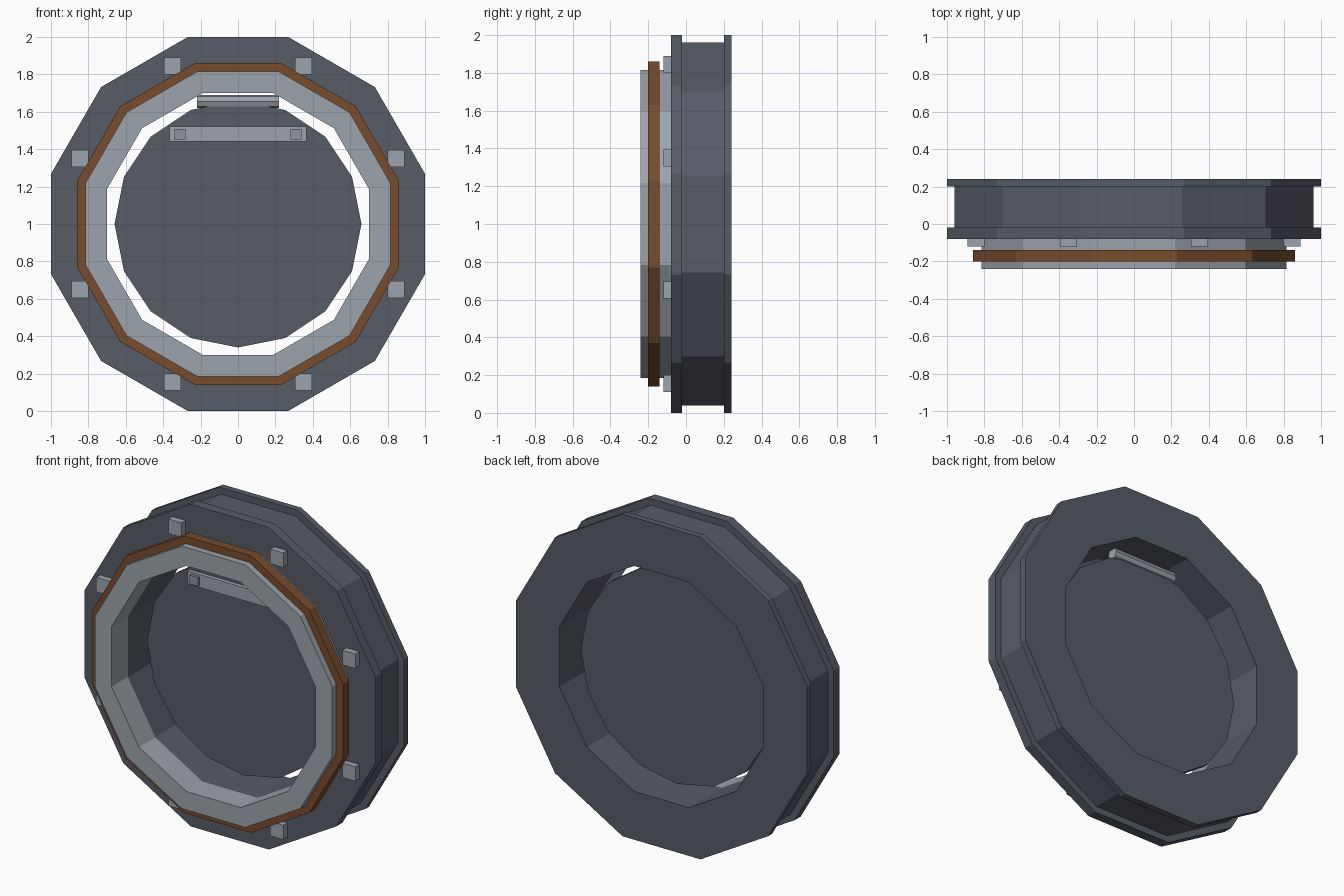
import bpy, bmesh, math
from mathutils import Matrix, Vector

if "Cube" in bpy.data.objects:
    bpy.data.objects.remove(bpy.data.objects["Cube"])

CZ = 1.0      # height of the wheel axis
N = 12        # sides of the rings


def material(name, rgb):
    m = bpy.data.materials.new(name)
    m.diffuse_color = (*rgb, 1)
    m.use_nodes = True
    m.node_tree.nodes["Principled BSDF"].inputs["Base Color"].default_value = m.diffuse_color
    return m


DARK = material("dark slate", (0.095, 0.107, 0.135))
STEEL = material("light steel", (0.335, 0.371, 0.413))
BOLT = material("mid steel", (0.27, 0.30, 0.335))
BROWN = material("rust brown", (0.185, 0.072, 0.025))


def finish(bm, name, mat):
    bmesh.ops.recalc_face_normals(bm, faces=bm.faces[:])
    me = bpy.data.meshes.new(name)
    bm.to_mesh(me)
    bm.free()
    me.materials.append(mat)
    ob = bpy.data.objects.new(name, me)
    bpy.context.collection.objects.link(ob)
    return ob


def ring(name, profile, mat):
    """Closed (apothem, y) profile swept around the y axis in N flat sides."""
    bm = bmesh.new()
    loops = []
    for i in range(N):
        a = math.tau * (i + 0.5) / N
        k = 1 / math.cos(math.pi / N)
        loops.append([bm.verts.new((r * k * math.cos(a), y, CZ + r * k * math.sin(a)))
                      for r, y in profile])
    m = len(profile)
    for i in range(N):
        p, q = loops[i], loops[(i + 1) % N]
        for j in range(m):
            bm.faces.new((p[j], p[(j + 1) % m], q[(j + 1) % m], q[j]))
    return finish(bm, name, mat)


def box(name, centre, size, mat):
    bm = bmesh.new()
    bmesh.ops.create_cube(bm, size=1, matrix=Matrix.Translation(Vector(centre))
                          @ Matrix.Diagonal((*size, 1)))
    return finish(bm, name, mat)


def cylinder(name, centre, r, depth, sides, rot, mat):
    bm = bmesh.new()
    bmesh.ops.create_cone(bm, cap_ends=True, segments=sides, radius1=r, radius2=r,
                          depth=depth, matrix=Matrix.Translation(Vector(centre)) @ rot)
    return finish(bm, name, mat)


# Main housing with front and back flanges
ring("housing", [(0.70, -0.08), (1.0, -0.08), (1.0, -0.02), (0.96, -0.02),
                 (0.96, 0.20), (1.0, 0.20), (1.0, 0.24), (0.70, 0.24)], DARK)

# Front collar and the band around it
ring("collar", [(0.70, -0.24), (0.815, -0.24), (0.815, -0.08), (0.70, -0.08)], STEEL)
ring("collar_band", [(0.81, -0.20), (0.86, -0.20), (0.86, -0.14), (0.81, -0.14)], BROWN)

# Lugs around the front flange
for i in range(8):
    a = math.tau * (i + 0.5) / 8
    box(f"lug_{i + 1}", (0.915 * math.cos(a), -0.10, CZ + 0.915 * math.sin(a)),
        (0.09, 0.04, 0.09), STEEL)

# Round door inside the opening
cylinder("door", (0, 0.07, CZ), 0.66, 0.04, 16, Matrix.Rotation(math.pi / 2, 4, 'X'), DARK)

# Hinge barrel above the door
cylinder("hinge", (0, 0.072, CZ + 0.655), 0.036, 0.44, 8,
         Matrix.Rotation(math.pi / 2, 4, 'Y'), STEEL)

# Cross bar on the door with two bolts
box("door_bar", (0, 0.04, CZ + 0.48), (0.73, 0.03, 0.08), STEEL)
for side, sx in (("left", -1), ("right", 1)):
    box(f"bar_bolt_{side}", (sx * 0.31, 0.02, CZ + 0.48), (0.058, 0.02, 0.055), BOLT)
